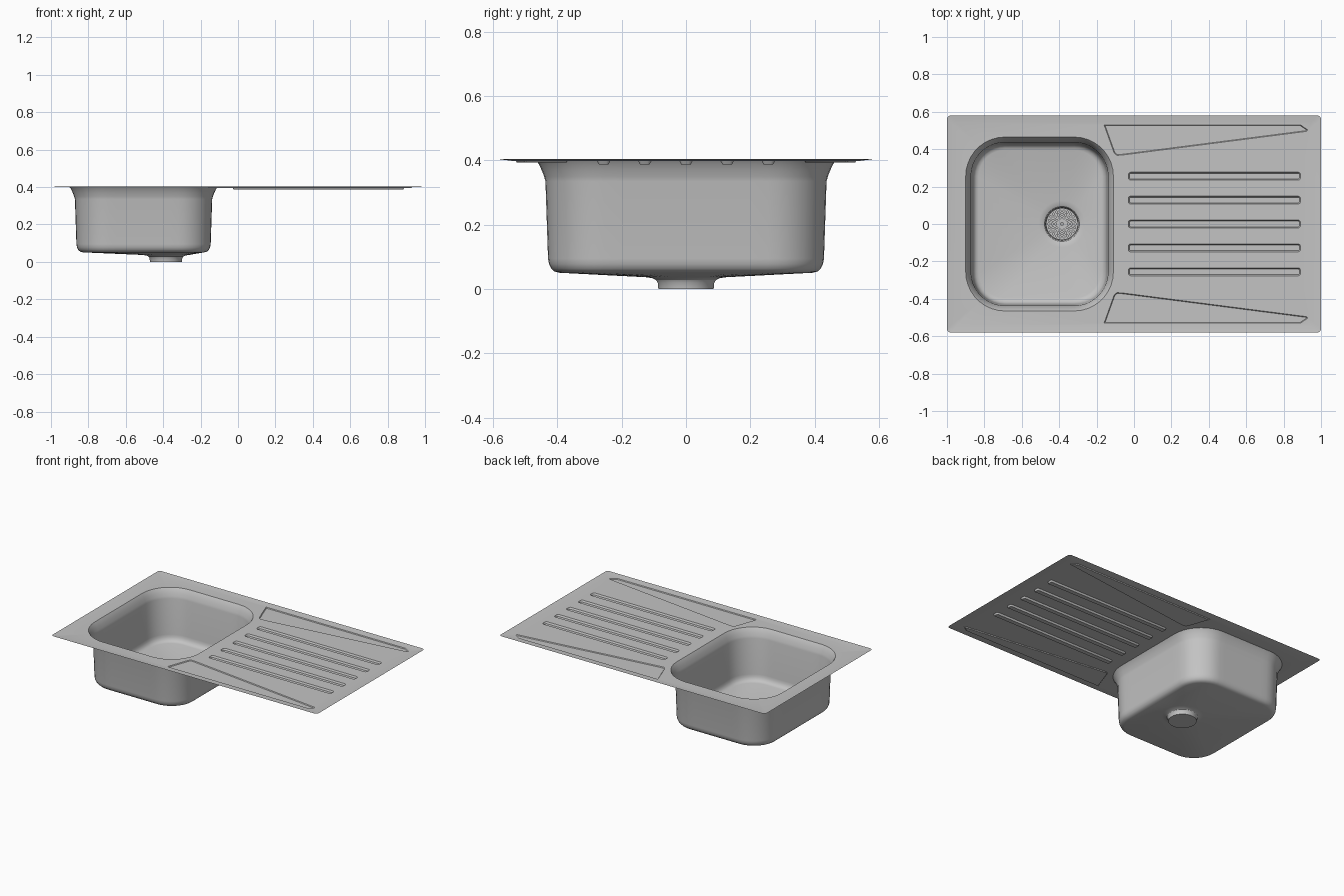
import bpy, bmesh, math
from mathutils import Vector

if "Cube" in bpy.data.objects:
    bpy.data.objects.remove(bpy.data.objects["Cube"])

Z = 0.399                 # level of the main sheet
BOWL = (-0.505, 0.0)      # bowl centre
DRAIN = (-0.385, 0.0)     # drain centre

steel = bpy.data.materials.new("brushed_steel")
steel.diffuse_color = (0.55, 0.55, 0.55, 1)
steel.use_nodes = True
steel.node_tree.nodes["Principled BSDF"].inputs["Base Color"].default_value = steel.diffuse_color


def rounded_rect(cx, cy, hx, hy, r, n=10, m=8):
    """Counter-clockwise rounded rectangle, n points per corner, m per straight side."""
    pts = []
    for k, (sx, sy) in enumerate([(1, 1), (-1, 1), (-1, -1), (1, -1)]):
        for i in range(n):
            a = math.pi / 2 * (k + i / (n - 1))
            pts.append(Vector((cx + sx * (hx - r) + r * math.cos(a),
                               cy + sy * (hy - r) + r * math.sin(a))))
    out = []
    for i, p in enumerate(pts):
        out.append(p)
        if i % n == n - 1:
            q = pts[(i + 1) % len(pts)]
            out += [p.lerp(q, j / (m + 1)) for j in range(1, m + 1)]
    return out


def circle(cx, cy, r, n):
    return [Vector((cx + r * math.cos(2 * math.pi * i / n),
                    cy + r * math.sin(2 * math.pi * i / n))) for i in range(n)]


def ring(bm, pts, z):
    return [bm.verts.new((p[0], p[1], z)) for p in pts]


def loop_edges(bm, vs):
    return [bm.edges.new((vs[i - 1], vs[i])) for i in range(len(vs))]


def bridge(bm, a, b):
    for i in range(len(a)):
        bm.faces.new((a[i - 1], a[i], b[i], b[i - 1]))


def finish(bm, name):
    bmesh.ops.recalc_face_normals(bm, faces=bm.faces)
    top = max(bm.faces, key=lambda f: f.calc_area() * (abs(f.normal.z) > 0.99))
    if top.normal.z < 0:
        bmesh.ops.reverse_faces(bm, faces=bm.faces)
    me = bpy.data.meshes.new(name)
    bm.to_mesh(me)
    bm.free()
    me.materials.append(steel)
    ob = bpy.data.objects.new(name, me)
    bpy.context.collection.objects.link(ob)
    bpy.ops.object.select_all(action='DESELECT')
    ob.select_set(True)
    bpy.context.view_layer.objects.active = ob
    bpy.ops.object.shade_smooth_by_angle(angle=math.radians(30))
    return ob


# --- pressed sheet: rim, drainboard and bowl in one skin ---
bm = bmesh.new()
outer = ring(bm, rounded_rect(0, 0, 1.0, 0.58, 0.02, 5, 0), 0.404)
inner = ring(bm, rounded_rect(0, 0, 0.962, 0.542, 0.015, 5, 0), Z)
edges = loop_edges(bm, inner)

# bowl opening
bowl_top = ring(bm, rounded_rect(*BOWL, 0.395, 0.465, 0.21), Z)
edges += loop_edges(bm, bowl_top)

# drainboard recesses: five grooves and two mirrored wedges
recesses = []
for i in range(-2, 3):
    recesses.append((rounded_rect(0.43, i * 0.128, 0.46, 0.021, 0.012, 4, 0), 0.006, 0.011))
wedge = [(-0.16, 0.53), (-0.108, 0.385), (-0.102, 0.374), (-0.09, 0.367), (-0.06, 0.369),
         (0.92, 0.495), (0.93, 0.503), (0.89, 0.53)]
recesses.append((wedge, 0.004, 0.005))
recesses.append(([(x, -y) for x, y in reversed(wedge)], 0.004, 0.005))
loops = []
for pts, width, depth in recesses:
    vs = ring(bm, pts, Z)
    edges += loop_edges(bm, vs)
    loops.append((vs, width, depth))

bmesh.ops.triangle_fill(bm, edges=edges, use_beauty=True, normal=(0, 0, 1))
bridge(bm, outer, inner)
for vs, width, depth in loops:
    f = bm.faces.new(vs)
    f.normal_update()
    bmesh.ops.inset_individual(bm, faces=[f], thickness=width, depth=-depth,
                               use_even_offset=True)

# bowl walls: inset from the opening, height
prev = bowl_top
for d, z in [(0.008, 0.388), (0.017, 0.368), (0.024, 0.35), (0.028, 0.335), (0.036, 0.095),
             (0.039, 0.078), (0.046, 0.064), (0.056, 0.055), (0.07, 0.051)]:
    pts = rounded_rect(*BOWL, 0.395 - d, 0.465 - d, 0.21 - d)
    cur = ring(bm, pts, z)
    bridge(bm, prev, cur)
    prev = cur

# sloping floor running into the drain cup
dirs = [(p - Vector(DRAIN)).normalized() for p in pts]
for r, z in [(0.125, 0.037), (0.105, 0.034), (0.094, 0.029), (0.088, 0.02), (0.086, 0.0)]:
    cur = ring(bm, [Vector(DRAIN) + d * r for d in dirs], z)
    bridge(bm, prev, cur)
    prev = cur
bm.faces.new(prev)
finish(bm, "sink_sheet")

# --- perforated strainer plate in the drain ---
bm = bmesh.new()
edges = loop_edges(bm, ring(bm, circle(*DRAIN, 0.085, 48), 0.022))
for r, count in [(0.07, 22), (0.052, 16), (0.034, 10)]:
    for c in circle(*DRAIN, r, count):
        edges += loop_edges(bm, ring(bm, circle(c.x, c.y, 0.0055, 8), 0.022))
bmesh.ops.triangle_fill(bm, edges=edges, use_beauty=True, normal=(0, 0, 1))
walls = bmesh.ops.extrude_edge_only(bm, edges=edges)["geom"]
bmesh.ops.translate(bm, vec=(0, 0, -0.006),
                    verts=[g for g in walls if isinstance(g, bmesh.types.BMVert)])
finish(bm, "drain_strainer")

# --- screw head in the middle of the strainer ---
bm = bmesh.new()
prev = ring(bm, circle(*DRAIN, 0.016, 24), 0.021)
for r, z in [(0.016, 0.026), (0.009, 0.026), (0.007, 0.023)]:
    cur = ring(bm, circle(*DRAIN, r, 24), z)
    bridge(bm, prev, cur)
    prev = cur
bm.faces.new(prev)
finish(bm, "strainer_screw")
